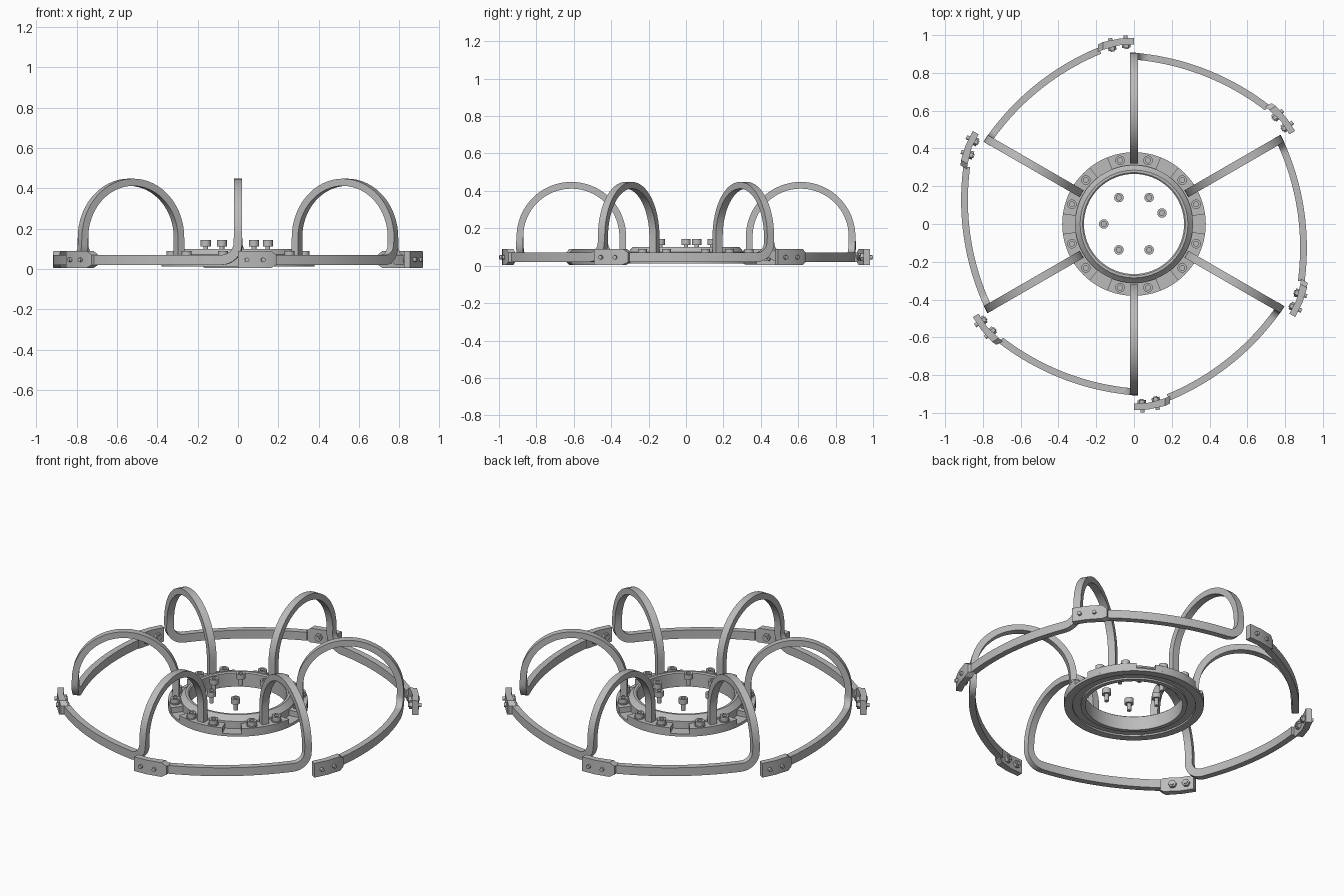
import bpy, bmesh
from math import sin, cos, pi, radians, sqrt
from mathutils import Vector, Matrix

if "Cube" in bpy.data.objects:
    bpy.data.objects.remove(bpy.data.objects["Cube"], do_unlink=True)

# One plain metal colour for every part
GREY = (0.5, 0.5, 0.5, 1)
metal = bpy.data.materials.new("grey_metal")
metal.use_nodes = True
metal.diffuse_color = GREY
metal.node_tree.nodes["Principled BSDF"].inputs["Base Color"].default_value = GREY


def skin(name, rings, loop=False, ring_closed=True):
    """Join a row of equal cross-sections into a mesh, capping open ends."""
    bm = bmesh.new()
    rows = [[bm.verts.new(p) for p in ring] for ring in rings]
    n = len(rows[0])
    for i in range(len(rows) if loop else len(rows) - 1):
        a, b = rows[i], rows[(i + 1) % len(rows)]
        for j in range(n if ring_closed else n - 1):
            k = (j + 1) % n
            bm.faces.new((a[j], a[k], b[k], b[j]))
    if not loop:
        bm.faces.new(rows[0])
        bm.faces.new(rows[-1])
    bmesh.ops.remove_doubles(bm, verts=bm.verts, dist=1e-5)
    bmesh.ops.recalc_face_normals(bm, faces=bm.faces)
    mesh = bpy.data.meshes.new(name)
    bm.to_mesh(mesh)
    bm.free()
    mesh.materials.append(metal)
    mesh.shade_smooth()
    mesh.set_sharp_from_angle(angle=radians(30))
    return mesh


def lathe(name, profile, segs, closed, half_angle=None):
    """Turn an (r, z) profile about z, fully or over a sector around +y."""
    full = half_angle is None
    if full:
        angles = [2 * pi * i / segs for i in range(segs)]
    else:
        angles = [pi / 2 + half_angle * (2 * i / segs - 1) for i in range(segs + 1)]
    rings = [[(r * cos(a), r * sin(a), z) for r, z in profile] for a in angles]
    return skin(name, rings, full, closed)


def place(name, mesh, matrix=Matrix()):
    ob = bpy.data.objects.new(name, mesh)
    ob.matrix_world = matrix
    bpy.context.collection.objects.link(ob)


def turn(degrees):
    return Matrix.Rotation(radians(degrees), 4, "Z")


# Arm: arch in the radial plane, then a rounded corner into a curved rim rail
ARCH_Y, ARCH_Z, ARCH_R = 0.613, 0.155, 0.275
RAIL_Z, BEND = 0.045, 0.08
RIM_X, RIM_Y, RIM_R = -0.11, -0.443, 1.336


def rim(x):
    """Point, direction and outward normal on the rail curve."""
    out = Vector((x - RIM_X, sqrt(RIM_R ** 2 - (x - RIM_X) ** 2), 0))
    point = Vector((x, RIM_Y + out.y, RAIL_Z))
    out.normalize()
    return point, Vector((out.y, -out.x, 0)), out


up = Vector((0, 0, 1))
stations = [(Vector((0, ARCH_Y - ARCH_R, 0.05)), up, Vector((0, -1, 0)), 0.042)]
for i in range(33):
    a = pi - pi * i / 32
    out = Vector((0, cos(a), sin(a)))
    centre = Vector((0, ARCH_Y, ARCH_Z))
    stations.append((centre + ARCH_R * out, Vector((0, sin(a), -cos(a))), out, 0.042))
for i in range(9):
    a = pi / 2 * i / 8
    p, along, out = rim(BEND * (1 - cos(a)))
    p.z = RAIL_Z + BEND * (1 - sin(a))
    stations.append((p, along * sin(a) - up * cos(a), out, 0.042 + 0.001 * i))
for i in range(1, 17):
    p, along, out = rim(BEND + (0.705 - BEND) * i / 16)
    stations.append((p, along, out, 0.05))

rings = []
for p, along, out, width in stations:
    side = along.cross(out).normalized()
    rings.append([p + out * (u * 0.018) + side * (v * width / 2)
                  for u, v in ((1, 1), (1, -1), (-1, -1), (-1, 1))])
arm = skin("arm", rings)

# Clamp: tapered end plate that carries on from the rail
clamp_sections = [(-0.19, 0.912, 0.95, 0.02, 0.07),
                  (-0.165, 0.922, 0.963, 0.005, 0.09),
                  (-0.08, 0.946, 0.981, 0.005, 0.09),
                  (0, 0.95, 0.985, 0.005, 0.09)]
clamp = skin("clamp", [[(x, y0, z0), (x, y1, z0), (x, y1, z1), (x, y0, z1)]
                       for x, y0, y1, z0, z1 in clamp_sections])
pin = lathe("clamp_pin", [(0, -0.04), (0.011, -0.04), (0.011, 0.032), (0, 0.032)],
            16, False)
nut = lathe("clamp_nut", [(0, -0.034), (0.022, -0.034), (0.022, 0), (0, 0)], 6, False)

# Hub: turned ring with a sloped collar and a groove underneath
hub = lathe("hub_ring", [(0.265, 0.012), (0.29, 0.012), (0.29, 0.022), (0.335, 0.022),
                         (0.335, 0.012), (0.38, 0.012), (0.38, 0.028), (0.312, 0.028),
                         (0.312, 0.072), (0.303, 0.08), (0.285, 0.1), (0.272, 0.1),
                         (0.265, 0.094)], 96, True)
place("hub_ring", hub)

# Raised mounting pad under each arm, with open pockets between pads
pad = lathe("mounting_pad", [(0.308, 0.024), (0.38, 0.024), (0.38, 0.06), (0.308, 0.06)],
            14, True, radians(22))

# Socket-head bolt and its washer
bolt = lathe("bolt", [(0, 0.07), (0.012, 0.07), (0.012, 0.112), (0.025, 0.112),
                      (0.025, 0.143), (0.013, 0.143), (0.013, 0.13), (0, 0.13)], 24, False)
washer = lathe("washer", [(0, 0.058), (0.03, 0.058), (0.03, 0.065), (0, 0.065)], 24, False)

lay_out = Matrix.Rotation(radians(-90), 4, "X")
for i in range(6):
    spin = turn(60 * i)
    place(f"arm_{i + 1}", arm, spin)
    place(f"clamp_{i + 1}", clamp, spin)
    place(f"mounting_pad_{i + 1}", pad, spin)
    for j, (x, y, tilt) in enumerate([(-0.12, 0.952, 12), (-0.043, 0.966, 4)]):
        m = spin @ Matrix.Translation((x, y, RAIL_Z)) @ turn(tilt) @ lay_out
        place(f"clamp_pin_{i + 1}_{j + 1}", pin, m)
        place(f"clamp_nut_{i + 1}_{j + 1}", nut, m)
    for j, side in enumerate((-12.4, 12.4)):
        m = spin @ turn(side) @ Matrix.Translation((0, 0.345, 0))
        place(f"washer_{i + 1}_{j + 1}", washer, m)
        place(f"hub_bolt_{i + 1}_{j + 1}", bolt, m @ Matrix.Translation((0, 0, -0.053)))

# Loose bolts standing inside the hub opening
loose = [(-0.08, 0.14), (0.08, 0.14), (0.148, 0.058),
         (-0.16, 0), (-0.08, -0.137), (0.08, -0.137)]
for i, (x, y) in enumerate(loose):
    place(f"centre_bolt_{i + 1}", bolt, Matrix.Translation((x, y, 0)))
